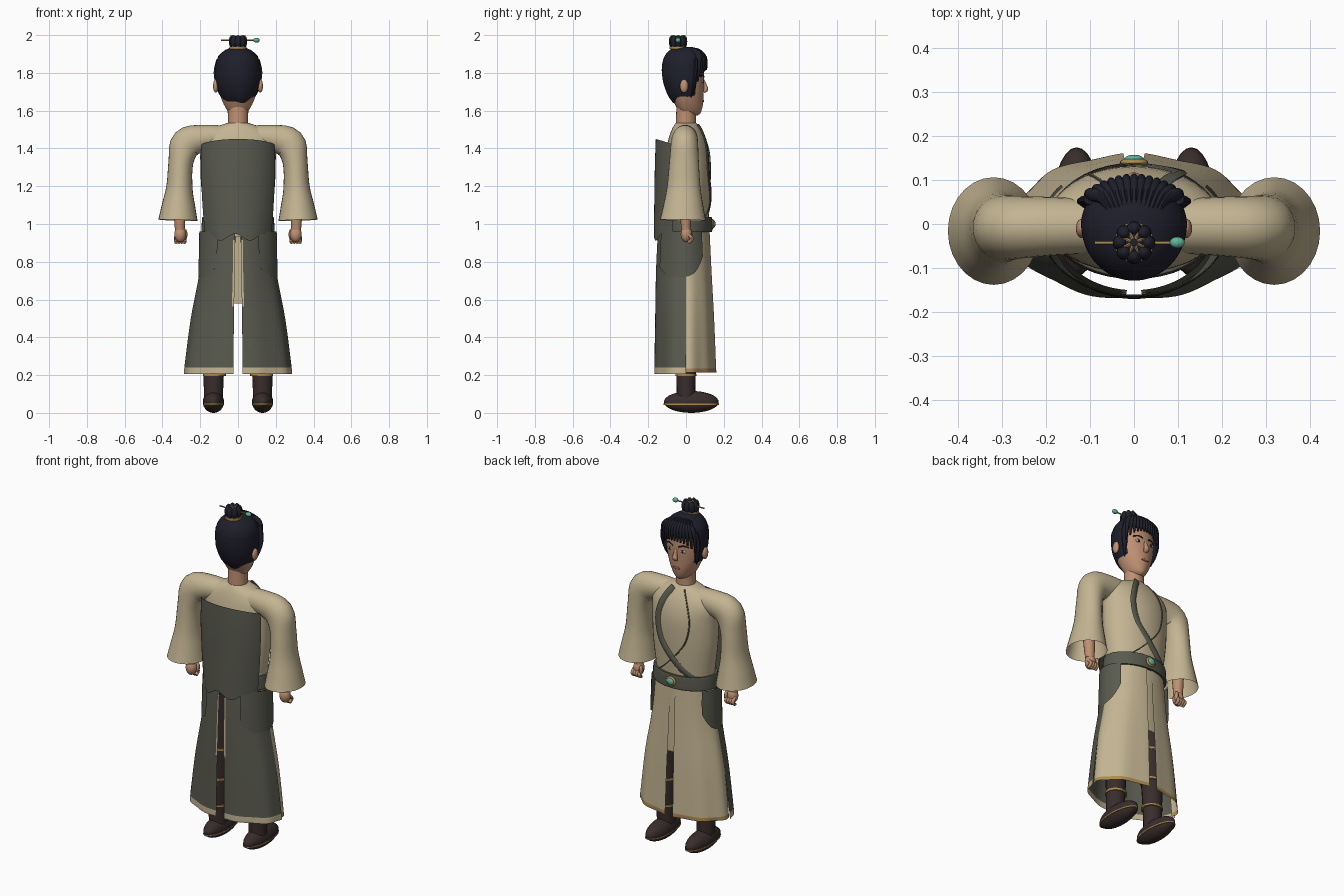
import bpy, bmesh
from math import sin, cos, pi, radians, sqrt
from mathutils import Vector, Matrix

if "Cube" in bpy.data.objects:
    bpy.data.objects.remove(bpy.data.objects["Cube"])


def material(name, *rgb):
    m = bpy.data.materials.new(name)
    m.use_nodes = True
    m.diffuse_color = (*rgb, 1)
    bsdf = next(n for n in m.node_tree.nodes if n.type == "BSDF_PRINCIPLED")
    bsdf.inputs["Base Color"].default_value = (*rgb, 1)
    return m


TAN = material("tan cloth", .55, .46, .29)
GREY = material("grey green cloth", .1, .102, .077)
HAIR = material("black hair", .014, .014, .025)
BOOT = material("dark leather", .04, .026, .025)
SKIN = material("skin", .52, .28, .17)
GOLD = material("gold", .42, .26, .08)
JADE = material("jade", .12, .45, .32)
WHITE = material("eye white", .7, .66, .6)
LIP = material("lips", .36, .12, .09)
SIDES = (("left", 1), ("right", -1))


def finish(name, bm, mats, rule=None):
    bmesh.ops.recalc_face_normals(bm, faces=bm.faces)
    if rule:
        for f in bm.faces:
            f.material_index = rule(f.calc_center_median())
    me = bpy.data.meshes.new(name)
    bm.to_mesh(me)
    bm.free()
    for m in mats:
        me.materials.append(m)
    me.shade_smooth()
    me.set_sharp_from_angle(angle=radians(45))
    ob = bpy.data.objects.new(name, me)
    bpy.context.scene.collection.objects.link(ob)
    return ob


def smooth(rows, k=4):
    """Catmull-Rom through tuples of numbers."""
    p = [rows[0], *rows, rows[-1]]
    out = []
    for a, b, c, d in zip(p, p[1:], p[2:], p[3:]):
        for t in (i / k for i in range(k)):
            out.append(tuple(y + .5 * t * (z - x + t * (2*x - 5*y + 4*z - w + t * (3*(y - z) + w - x)))
                             for x, y, z, w in zip(a, b, c, d)))
    return out + [tuple(rows[-1])]


def skin_rings(name, rings, mats, closed, caps, rule=None):
    bm = bmesh.new()
    vs = [[bm.verts.new(co) for co in r] for r in rings]
    n = len(vs[0])
    for a, b in zip(vs, vs[1:]):
        for i in range(n if closed else n - 1):
            j = (i + 1) % n
            bm.faces.new((a[i], a[j], b[j], b[i]))
    if caps:
        bm.faces.new(vs[0])
        bm.faces.new(vs[-1])
    return finish(name, bm, mats, rule)


def wrap(name, rows, mats, a0=0, a1=360, n=40, side=1, edge=None, fold=0, rule=None):
    """Body-hugging shell from rows (z, half width, +y depth, -y depth)."""
    closed = a1 - a0 == 360
    rows = smooth(rows)
    rings = []
    for k, (z, rx, yf, yb) in enumerate(rows):
        v, ring = k / (len(rows) - 1), []
        for i in range(n if closed else n + 1):
            t = i / n
            a = radians(a0 + (a1 - a0) * t)
            f = 1 + fold * (1 - v) * sin(9 * a)
            y = sin(a) * (yf if sin(a) > 0 else yb) * f
            ring.append((side * cos(a) * rx * f, y, z + (edge(t, v) if edge else 0)))
        rings.append(ring)
    return skin_rings(name, rings, mats, closed, closed, rule)


def tube(name, pts, mat, ref=(0, 1, 0), n=16, caps=True, k=4):
    """Swept tube from points (x, y, z, radius along ref, radius across)."""
    pts = smooth(pts, k)
    rings = []
    for i, (x, y, z, ra, rb) in enumerate(pts):
        t = (Vector(pts[min(i + 1, len(pts) - 1)][:3]) - Vector(pts[max(i - 1, 0)][:3])).normalized()
        u = Vector(ref)
        u = (u - t * u.dot(t)).normalized()
        w = t.cross(u)
        rings.append([Vector((x, y, z)) + u * ra * cos(2*pi*j/n) + w * rb * sin(2*pi*j/n) for j in range(n)])
    return skin_rings(name, rings, [mat], True, caps)


def blob(name, loc, size, mat, seg=20):
    bm = bmesh.new()
    bmesh.ops.create_uvsphere(bm, u_segments=seg, v_segments=seg // 2 + 2, radius=1,
                              matrix=Matrix.Translation(loc) @ Matrix.Diagonal((*size, 1)))
    return finish(name, bm, [mat])


def disc(name, loc, rx, ry, h, mat):
    x, y, z = loc
    return tube(name, [(x, y, z - h / 2, ry, rx), (x, y, z + h / 2, ry, rx)], mat, n=28, k=1)


def surface_y(rows, x, z):
    """Depth of the +y surface of a wrapped shell."""
    r = min(smooth(rows, 8), key=lambda q: abs(q[0] - z))
    return r[2] * sqrt(max(0, 1 - (x / r[1]) ** 2))


# Robe body and belt
torso = [(.93, .17, .115, .10), (1.03, .175, .12, .105), (1.2, .195, .13, .11), (1.35, .2, .13, .11),
         (1.44, .2, .11, .095), (1.5, .15, .08, .075), (1.535, .055, .055, .055)]
wrap("robe_body", torso, [TAN])
wrap("belt", [(.96, .19, .135, .12), (.965, .194, .139, .125), (1.03, .19, .137, .122), (1.035, .186, .133, .12)], [GREY])
blob("buckle_frame", (0, .14, 1), (.032, .01, .028), GOLD)
blob("buckle_stone", (0, .147, 1), (.022, .01, .019), JADE)

# Crossing lapels
lapel = [(.035, 1.52), (.08, 1.44), (.1, 1.34), (.07, 1.22), (-.03, 1.1), (-.11, 1.03)]
tube("lapel_band", [(x, surface_y(torso, x, z) + .002, z, .007, .02) for x, z in smooth(lapel, 3)], GREY, n=8)
tube("under_lapel_edge", [(-x, surface_y(torso, x, z), z, .004, .004)
                          for x, z in smooth(lapel, 3)], GREY, n=6)

# Back panel with a wavy lower edge
wrap("back_panel", [(.93, .19, 0, .17), (1.1, .205, 0, .168), (1.3, .215, 0, .165), (1.45, .212, 0, .16)], [GREY],
     a0=-156, a1=-24, edge=lambda t, v: (1 - v) * .018 * sin(t * 17) - v * .03 * (2*t - 1) ** 2)

# Split skirt, hip guards, sleeves, arms and legs
for tag, s in SIDES:
    wrap("skirt_front_" + tag, [(.225, .275, .158, .16), (.235, .275, .158, .16), (.5, .245, .148, .15),
                                (.75, .2, .135, .14), (.97, .178, .125, .12)],
         [TAN, GOLD], a0=-4, a1=85, n=30, side=s, fold=.025, rule=lambda c: int(c.z < .232))
    wrap("skirt_back_" + tag, [(.205, .285, .16, .17), (.24, .284, .16, .17), (.5, .25, .15, .165),
                               (.75, .203, .135, .16), (.95, .185, .125, .15)],
         [GREY, TAN], a0=-85, a1=0, n=30, side=s, fold=.02,
         rule=lambda c: int(c.z < .24 or abs(c.x) < .026 and c.z < .9))
    wrap("hip_guard_" + tag, [(.72, .21, .145, .165), (.85, .207, .14, .16), (.96, .205, .135, .155)], [GREY],
         a0=-58, a1=38, n=20, side=s,
         edge=lambda t, v: (1 - v) * (.11 * max(0, 2*t - 1) ** 3 + .2 * max(0, .25 - t)))
    tube("sleeve_" + tag, [(s * x, y, z, b, a) for x, y, z, b, a in (
        (.06, -.005, 1.46, .06, .06), (.18, -.005, 1.455, .066, .07), (.272, -.008, 1.425, .072, .084),
        (.302, -.01, 1.33, .078, .066), (.31, -.012, 1.2, .088, .069), (.315, -.014, 1.1, .105, .088),
        (.318, -.016, 1.02, .122, .104))], TAN, n=28, caps=False)
    tube("forearm_" + tag, [(s * .312, -.01, 1.3, .035, .035), (s * .31, -.005, 1.1, .033, .033),
                            (s * .308, 0, .97, .024, .026)], SKIN)
    blob("palm_" + tag, (s * .306, .002, .945), (.031, .03, .042), SKIN)
    for i in range(4):
        tube(f"finger_{i + 1}_{tag}", [(s * (.328 - i * .015), .012, .945, .009, .009),
             (s * (.328 - i * .015), .032, .92, .01, .01), (s * (.328 - i * .015), .012, .902, .009, .009)],
             SKIN, ref=(1, 0, 0), n=8)
    blob("thumb_" + tag, (s * .278, .022, .945), (.011, .015, .028), SKIN, 10)
    tube("boot_shaft_" + tag, [(s * .13, 0, .06, .05, .05), (s * .128, 0, .22, .052, .054),
                               (s * .115, 0, .55, .062, .066), (s * .09, 0, .95, .075, .08)], BOOT)
    for i, z in enumerate((.2, .36, .54, .7)):
        disc(f"boot_band_{i + 1}_{tag}", (s * (.132 - .035 * z), 0, z), .056 + .021 * z, .053 + .019 * z, .012, GOLD)
    blob("foot_" + tag, (s * .13, .028, .058), (.056, .145, .058), BOOT, 28)
    disc("sole_trim_" + tag, (s * .13, .028, .045), .0565, .146, .007, GOLD)

wrap("inner_front_flap", [(.58, .2, .13, .1), (.75, .185, .126, .1), (.97, .17, .12, .1)], [TAN], a0=72, a1=108, n=12)

# Head and neck
tube("neck", [(0, 0, 1.5, .055, .055), (0, 0, 1.58, .052, .054), (0, .005, 1.66, .055, .058)], SKIN, n=24)
face = [(1.575, .025, .062, .0), (1.59, .048, .078, .03), (1.635, .076, .09, .06), (1.7, .1, .094, .09),
        (1.78, .11, .096, .11), (1.85, .105, .088, .11), (1.9, .07, .06, .08)]
wrap("head", face, [SKIN])
tube("nose", [(0, .088, 1.77, .006, .007), (0, .1, 1.73, .012, .011), (0, .104, 1.712, .013, .017),
              (0, .094, 1.698, .006, .012)], SKIN, n=12)
blob("mouth", (0, surface_y(face, 0, 1.65), 1.65), (.025, .005, .006), LIP)
for tag, s in SIDES:
    y = surface_y(face, .042, 1.755)
    blob("eye_" + tag, (s * .042, y - .001, 1.755), (.02, .006, .008), WHITE)
    blob("iris_" + tag, (s * .042, y + .003, 1.755), (.008, .004, .008), HAIR, 12)
    tube("brow_" + tag, [(s * x, surface_y(face, x, z) + .001, z, .003, .004) for x, z in
                         ((.018, 1.778), (.045, 1.787), (.07, 1.78))], HAIR, n=8)
    blob("ear_" + tag, (s * .118, -.01, 1.73), (.014, .022, .035), SKIN)

# Hair shell: open around the face, closed above it
shell = [(1.645, .068, .07, .07), (1.68, .095, .09, .095), (1.74, .115, .1, .118), (1.8, .12, .102, .128), (1.85, .118, .1, .127)]
wrap("hair_back", shell, [HAIR], a0=-212, a1=32, n=44,
     edge=lambda t, v: .02 * (1 - v) * sin(t * pi * 6) * (t * (1 - t)))
wrap("hair_crown", [(1.835, .119, .101, .128), (1.88, .107, .095, .117), (1.915, .077, .075, .093),
                    (1.935, .035, .04, .06), (1.938, .008, .01, .03)], [HAIR])
for i in range(13):
    u = i / 6 - 1
    drop = .06 * abs(u) ** 3
    tube(f"fringe_lock_{i + 1}", [(u * .035, .0, 1.915, .01, .012), (u * .07, .055, 1.917 - .015 * u * u, .011, .016),
         (u * .1, .098 - .03 * u * u, 1.88 - .01 * u * u, .011, .014),
         (u * .108, .108 - .045 * u * u, 1.815 - drop, .004, .004)], HAIR, ref=(1, 0, 0), n=10)
for tag, s in SIDES:
    tube("temple_lock_" + tag, [(s * .095, .055, 1.87, .012, .02), (s * .108, .052, 1.8, .012, .022),
                                (s * .098, .04, 1.72, .009, .016), (s * .085, .025, 1.67, .003, .004)], HAIR, n=10)

# Topknot, ring and hairpin
BY = -.042
disc("topknot_ring", (0, BY, 1.934), .045, .045, .014, GOLD)
blob("topknot_core", (0, BY, 1.962), (.036, .036, .034), HAIR)
for i in range(8):
    a = i * pi / 4
    d = Vector((cos(a), sin(a), 0))
    blob(f"topknot_lock_{i + 1}", d * .031 + Vector((0, BY, 1.966)), (.018, .018, .034), HAIR, 12)
    e = Vector((cos(a + pi / 8), sin(a + pi / 8), 0))
    p, q = e * .008 + Vector((0, BY, 1.994)), e * .036 + Vector((0, BY, 1.985))
    tube(f"topknot_thread_{i + 1}", [(*p, .003, .003), (*q, .003, .003)], GOLD, ref=(0, 0, 1), n=6, k=1)
tube("hairpin", [(-.09, BY, 1.973, .004, .004), (.09, BY, 1.973, .004, .004)], GOLD, n=8, k=1)
blob("hairpin_bead", (.098, BY, 1.973), (.017, .013, .013), JADE)
